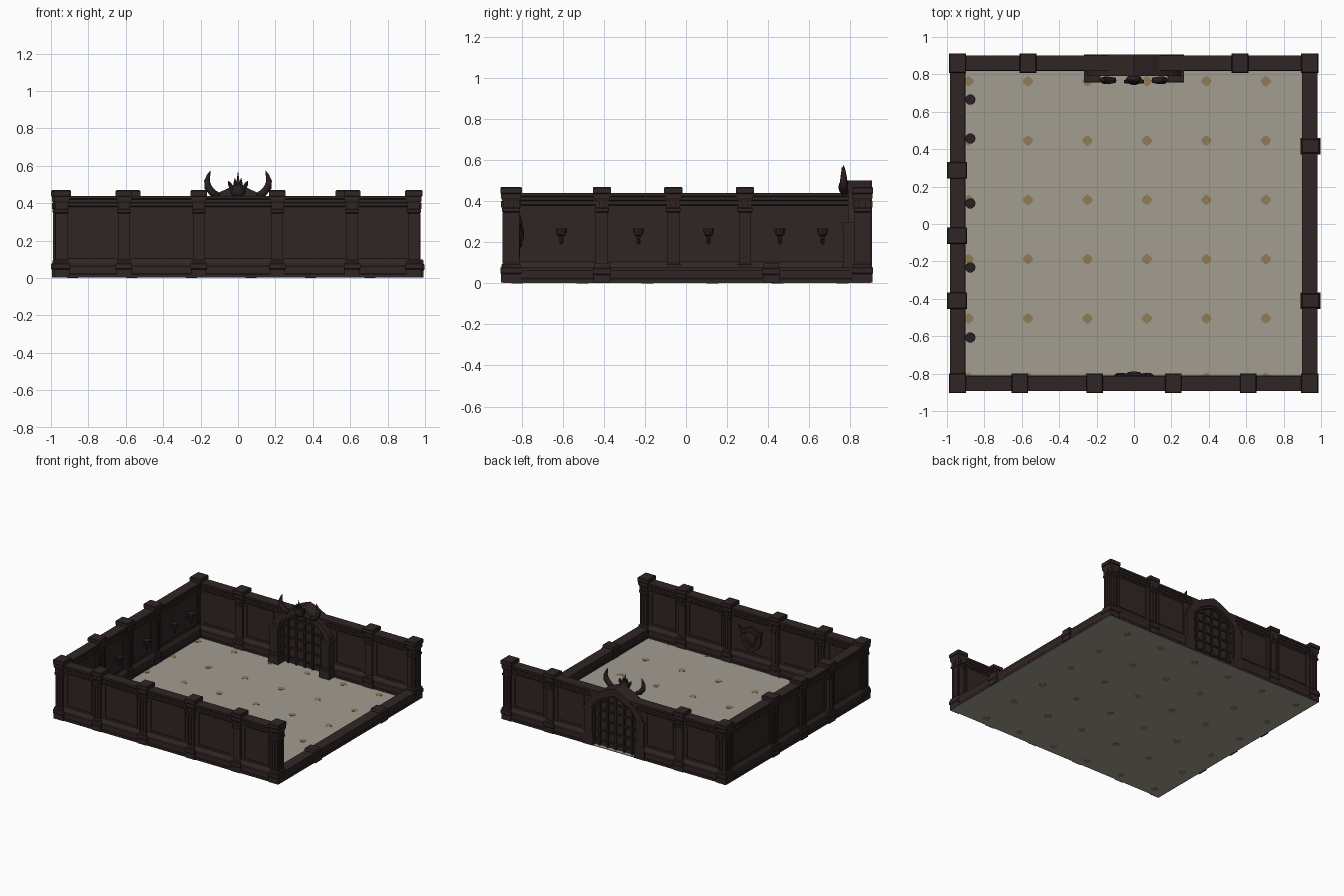
import bpy, bmesh, math
from mathutils import Vector

if "Cube" in bpy.data.objects:
    bpy.data.objects.remove(bpy.data.objects["Cube"])


def material(name, rgb):
    m = bpy.data.materials.new(name)
    m.diffuse_color = (*rgb, 1)
    m.use_nodes = True
    m.node_tree.nodes["Principled BSDF"].inputs["Base Color"].default_value = m.diffuse_color
    return m


BROWN = material("dark_brown_stone", (0.030, 0.019, 0.018))
IRON = material("dark_iron", (0.022, 0.014, 0.014))
FLOOR = material("pale_floor", (0.36, 0.34, 0.285))
GOLD = material("gold_inlay", (0.28, 0.20, 0.095))


def finish(name, bm, mat, smooth=False):
    bmesh.ops.recalc_face_normals(bm, faces=bm.faces)
    me = bpy.data.meshes.new(name)
    bm.to_mesh(me)
    bm.free()
    me.materials.append(mat)
    for p in me.polygons:
        p.use_smooth = smooth
    ob = bpy.data.objects.new(name, me)
    bpy.context.collection.objects.link(ob)
    return ob


def box(bm, x0, x1, y0, y1, z0, z1):
    r = bmesh.ops.create_cube(bm, size=1)
    for v in r["verts"]:
        v.co = ((x0 + x1) / 2 + v.co.x * (x1 - x0), (y0 + y1) / 2 + v.co.y * (y1 - y0),
                (z0 + z1) / 2 + v.co.z * (z1 - z0))


def loft(bm, rings):
    """Skin a list of equally long point rings and cap both ends."""
    vs = [[bm.verts.new(p) for p in ring] for ring in rings]
    n = len(vs[0])
    for a, b in zip(vs, vs[1:]):
        for i in range(n):
            bm.faces.new((a[i], a[(i + 1) % n], b[(i + 1) % n], b[i]))
    bm.faces.new(vs[0])
    bm.faces.new(vs[-1])


def prism(bm, pts, y0, y1):
    loft(bm, [[(x, y, z) for x, z in pts] for y in (y0, y1)])


def tube(bm, path, radii, sides=8):
    """Tapered tube along a path lying in the xz plane."""
    path = [Vector(p) for p in path]
    rings = []
    for i, p in enumerate(path):
        t = (path[min(i + 1, len(path) - 1)] - path[max(i - 1, 0)]).normalized()
        u = Vector((0, 1, 0))
        w = t.cross(u)
        rings.append([p + radii[i] * (u * math.cos(a) + w * math.sin(a))
                      for a in (k * math.tau / sides for k in range(sides))])
    loft(bm, rings)


# Moulded wall: (half thickness, height) up one side
BASE = [(.042, .003), (.042, .02), (.038, .025), (.038, .06), (.042, .066), (.042, .08)]
UPPER = [(.031, .1), (.026, .105), (.026, .38), (.031, .385), (.031, .4),
         (.036, .405), (.036, .42), (.04, .425), (.04, .44)]


def wall(name, profile, axis, centre, a, b, frames=()):
    def at(s, d, z):
        return (s, centre + d, z) if axis == "x" else (centre + d, s, z)
    bm = bmesh.new()
    outline = profile + [(-d, z) for d, z in reversed(profile)]
    loft(bm, [[at(s, d, z) for d, z in outline] for s in (a, b)])
    # raised frame around each panel on both faces
    for f0, f1 in frames:
        for s0, s1, z0, z1 in ((f0, f1, .112, .124), (f0, f1, .364, .376),
                               (f0, f0 + .012, .124, .364), (f1 - .012, f1, .124, .364)):
            p, q = at(s0, -.031, z0), at(s1, .031, z1)
            box(bm, p[0], q[0], p[1], q[1], p[2], q[2])
    finish(name, bm, BROWN)


def panels(stops):
    return [(a + .055, b - .055) for a, b in zip(stops, stops[1:])]


# Pillar: (inset from full footprint, height)
PILLAR = [(.004, .003), (.004, .045), (.0, .05), (.0, .075), (.006, .08), (.006, .092), (.014, .1),
          (.014, .345), (.008, .35), (.008, .365), (.012, .37), (.012, .395), (.004, .415),
          (.004, .435), (.0, .44), (.0, .465), (.004, .47)]
STUB = [(.004, .003), (.004, .04), (.0, .045), (.0, .07), (.005, .075), (.005, .09), (.01, .1)]


def pillar(name, x, y, hx, hy, profile=PILLAR):
    bm = bmesh.new()
    loft(bm, [[(x + sx * (hx - d), y + sy * (hy - d), z)
               for sx, sy in ((-1, -1), (1, -1), (1, 1), (-1, 1))] for d, z in profile])
    if profile is PILLAR:
        # fluting ribs and capital studs
        for o in (-.022, 0, .022):
            ex, ey = hx - .010, hy - .010
            box(bm, x + o - .006, x + o + .006, y - ey, y + ey, .1, .345)
            box(bm, x - ex, x + ex, y + o - .006, y + o + .006, .1, .345)
        box(bm, x - .014, x + .014, y - hy + .004, y + hy - .004, .37, .40)
        box(bm, x - hx + .004, x + hx - .004, y - .014, y + .014, .37, .40)
    finish(name, bm, BROWN)


XL, XR, YF, YB = -.943, .94, -.852, .86
front_stops = [XL, -.61, -.21, .21, .61, XR]
left_stops = [YF, -.41, -.062, .287, YB]
FULL = BASE + UPPER

wall("front_wall", FULL, "x", YF, XL, XR, panels(front_stops))
wall("left_wall", FULL, "y", XL, YF, YB, panels(left_stops))
wall("back_wall_left", FULL, "x", YB, XL, -.2, [(XL + .055, -.622), (-.512, -.27)])
wall("back_wall_right", FULL, "x", YB, .2, XR, [(.27, .512), (.622, XR - .055)])
wall("low_right_wall", BASE, "y", XR, YF, YB)

for x in (XL, XR):
    for y in (YF, YB):
        pillar("corner_pillar", x, y, .046, .052)
for x in front_stops[1:-1]:
    pillar("front_pillar", x, YF, .044, .052)
for x in (-.567, .567):
    pillar("back_pillar", x, YB, .045, .052)
for y in left_stops[1:-1]:
    pillar("left_pillar", XL - .003, y, .053, .044)
for y in (-.41, .415):
    pillar("low_pillar", XR + .004, y, .053, .044, STUB)

# Floor slab
bm = bmesh.new()
box(bm, -.98, .98, -.892, .9, .002, .007)
finish("floor", bm, FLOOR)

# Gold floor inlays, visible above and below
bm = bmesh.new()
for i in range(6):
    for j in range(6):
        cx, cy = -.885 + .318 * i, .763 - .317 * j
        ring = [(cx + r * math.cos(k * math.pi / 4), cy + r * math.sin(k * math.pi / 4))
                for k, r in enumerate((.029, .024) * 4)]
        loft(bm, [[(x, y, z) for x, y in ring] for z in (0, .009)])
finish("floor_inlays", bm, GOLD)


# Pointed arch helpers for the gate
def rise(x, w, h):
    c = min(1, abs(x) / w)
    return .3 + h * (.6 * math.sqrt(1 - c * c) + .4 * (1 - c))


def arch(w, h, n=16):
    xs = [w * math.cos(math.pi * i / n) for i in range(n + 1)]
    return [(w, .005)] + [(x, rise(x, w, h)) for x in xs] + [(-w, .005)]


def arch_band(bm, wo, ho, wi, hi, y0, y1):
    out, inn = arch(wo, ho), arch(wi, hi)
    loft(bm, [[p for p in ((a[0], y0, a[1]), (a[0], y1, a[1]), (b[0], y1, b[1]), (b[0], y0, b[1]))]
              for a, b in zip(out, inn)])


# Gate frame: arch, inner trim, jambs and shoulders
bm = bmesh.new()
arch_band(bm, .25, .2, .195, .14, .79, .905)
arch_band(bm, .2, .145, .18, .125, .805, .89)
for s in (-1, 1):
    for x0, x1, y0, z0, z1 in ((.19, .26, .767, .003, .285), (.185, .266, .762, .275, .297),
                               (.18, .268, .757, .003, .075), (.185, .264, .762, .075, .095)):
        box(bm, *sorted((s * x0, s * x1)), y0, .905, z0, z1)
    box(bm, *sorted((s * .125, s * .205)), .82, .9, .38, .44)
finish("gate_frame", bm, BROWN)

# Gate door with iron grid on both faces
bm = bmesh.new()
prism(bm, arch(.185, .13), .84, .87)
finish("gate_door", bm, BROWN)
bm = bmesh.new()
for x in (-.144, -.072, 0, .072, .144):
    box(bm, x - .007, x + .007, .828, .882, .005, rise(x, .185, .13))
for z in (.05, .13, .21, .29, .36):
    w = .185 if z < .3 else .12
    box(bm, -w, w, .831, .879, z - .007, z + .007)
finish("gate_bars", bm, IRON)

# Horns curling up from the arch
for s in (-1, 1):
    bm = bmesh.new()
    tube(bm, [(s * x, .768, z) for x, z in ((.1, .44), (.135, .455), (.16, .485), (.166, .52),
                                            (.157, .55), (.147, .575))],
         (.014, .02, .02, .015, .009, .001))
    finish("gate_horn", bm, IRON, True)

# Crest: mask with a fan of spikes
bm = bmesh.new()
bmesh.ops.create_icosphere(bm, subdivisions=2, radius=1)
for v in bm.verts:
    v.co = (v.co.x * .042, .772 + v.co.y * .03, .468 + v.co.z * .04)
for a, top in ((0, .568), (.3, .535), (-.3, .535), (.75, .52), (-.75, .52)):
    dx = math.tan(a) * .055
    tube(bm, [(dx * .5, .765, .47), (dx * .9, .762, .505), (dx, .76, top)], (.014, .011, .001), 6)
finish("gate_crest", bm, IRON)

# Wall sconces: bowl, stem and bracket
SCONCE = [(.004, .188), (.011, .2), (.009, .218), (.013, .23), (.022, .236), (.028, .255), (.028, .268)]
for y in (.665, .457, .11, -.232, -.607):
    bm = bmesh.new()
    loft(bm, [[(-.875 + r * math.cos(k * math.tau / 10), y + r * math.sin(k * math.tau / 10), z)
               for k in range(10)] for r, z in SCONCE])
    box(bm, -.92, -.875, y - .008, y + .008, .21, .226)
    finish("sconce", bm, IRON)

# Horned mask plaque on the inside of the front wall
bm = bmesh.new()
half = [(0, .125), (.035, .15), (.07, .185), (.09, .23), (.085, .275), (.06, .31), (.03, .32)]
prism(bm, half + [(0, .335)] + [(-x, z) for x, z in reversed(half[1:])], -.83, -.808)
for x, z, r in ((0, .24, .05), (0, .205, .032), (-.03, .262, .022), (.03, .262, .022)):
    res = bmesh.ops.create_icosphere(bm, subdivisions=2, radius=r)
    for v in res["verts"]:
        v.co = (x + v.co.x, -.808 + v.co.y * .4, z + v.co.z)
for s in (-1, 1):
    tube(bm, [(s * .05, -.81, .28), (s * .09, -.808, .295), (s * .105, -.808, .335)], (.014, .011, .001), 6)
finish("wall_mask", bm, IRON)
